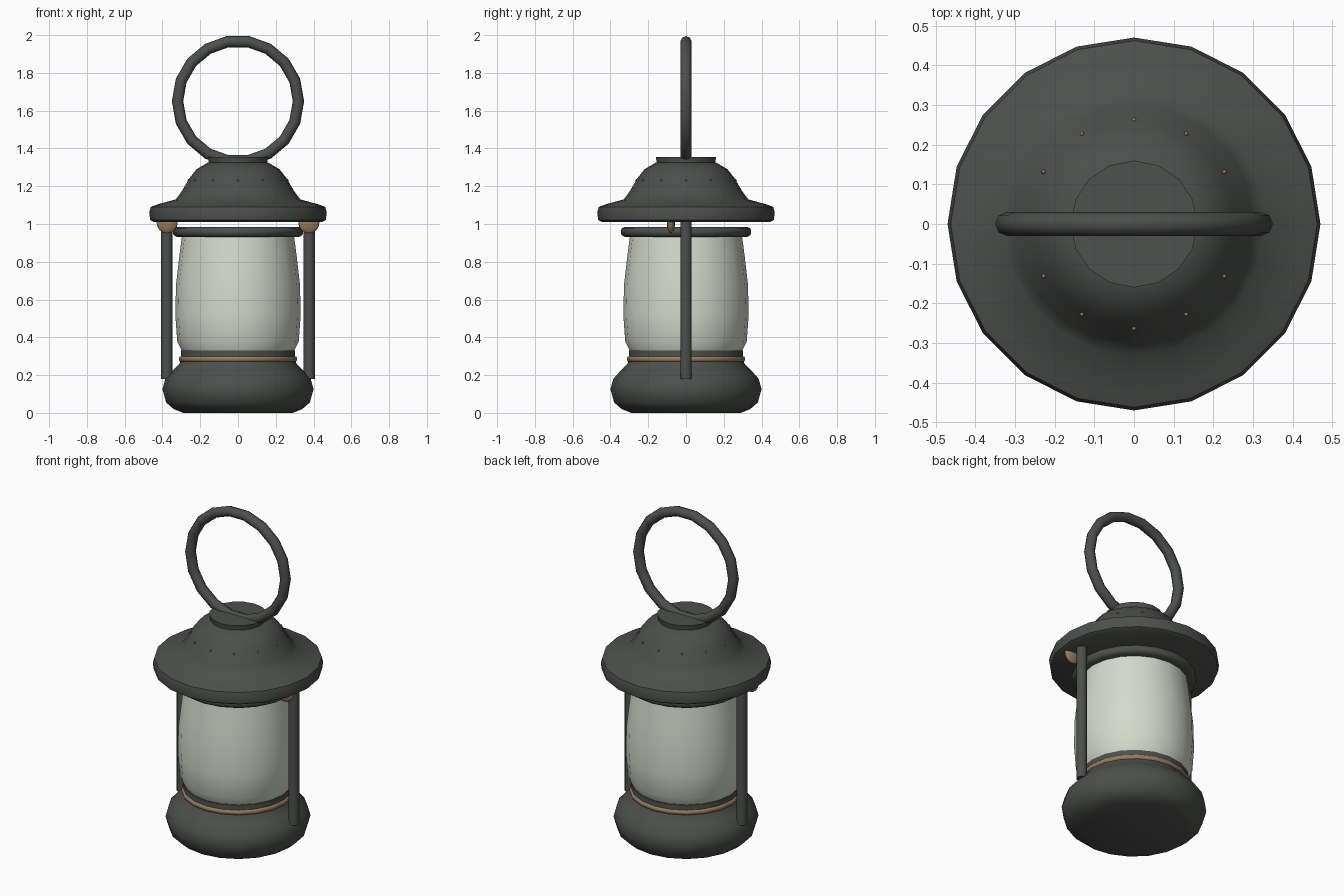
import bpy
import bmesh
from math import cos, sin, pi, radians

cube = bpy.data.objects.get("Cube")
if cube:
    bpy.data.objects.remove(cube, do_unlink=True)


def make_material(name, rgb):
    mat = bpy.data.materials.new(name)
    mat.use_nodes = True
    mat.diffuse_color = (*rgb, 1)
    mat.node_tree.nodes["Principled BSDF"].inputs["Base Color"].default_value = (*rgb, 1)
    return mat


iron = make_material("dark iron", (0.072, 0.080, 0.071))
brass = make_material("aged brass", (0.31, 0.20, 0.105))
glass = make_material("frosted glass", (0.66, 0.70, 0.60))


def finish(obj, name, mat, angle=45):
    obj.name = name
    obj.data.materials.append(mat)
    bpy.ops.object.select_all(action="DESELECT")
    obj.select_set(True)
    bpy.context.view_layer.objects.active = obj
    bpy.ops.object.shade_smooth_by_angle(angle=radians(angle))
    return obj


def lathe(name, profile, mat, sides=20, angle=45):
    """Turn (radius, z) points around the z axis and cap both ends."""
    bm = bmesh.new()
    rings = [[bm.verts.new((r * cos(2 * pi * i / sides), r * sin(2 * pi * i / sides), z))
              for i in range(sides)] for r, z in profile]
    for low, high in zip(rings, rings[1:]):
        for i in range(sides):
            j = (i + 1) % sides
            bm.faces.new((low[i], low[j], high[j], high[i]))
    bm.faces.new(rings[0][::-1])
    bm.faces.new(rings[-1])
    bmesh.ops.recalc_face_normals(bm, faces=bm.faces)
    mesh = bpy.data.meshes.new(name)
    bm.to_mesh(mesh)
    bm.free()
    obj = bpy.data.objects.new(name, mesh)
    bpy.context.collection.objects.link(obj)
    return finish(obj, name, mat, angle)


def torus(name, mat, major, minor, z, segments, rotation=(0, 0, 0)):
    bpy.ops.mesh.primitive_torus_add(major_radius=major, minor_radius=minor,
                                     major_segments=segments, minor_segments=8,
                                     location=(0, 0, z), rotation=rotation)
    return finish(bpy.context.object, name, mat, 60)


# Rounded fuel base with its collar
lathe("base", [(0.29, 0.0), (0.34, 0.02), (0.38, 0.055), (0.40, 0.125), (0.385, 0.18),
               (0.345, 0.225), (0.31, 0.26), (0.303, 0.28), (0.303, 0.33)], iron)
torus("base_trim", brass, 0.297, 0.017, 0.285, 20)

# Bulging glass chimney and the ring around its top
lathe("glass_chimney", [(0.295, 0.325), (0.322, 0.38), (0.332, 0.52), (0.328, 0.68),
                        (0.312, 0.82), (0.295, 0.95)], glass)
lathe("chimney_ring", [(0.325, 0.932), (0.342, 0.942), (0.345, 0.96), (0.342, 0.975),
                       (0.325, 0.985)], iron, angle=60)

# Flared hood with a vent neck
lathe("hood", [(0.445, 1.01), (0.465, 1.022), (0.47, 1.06), (0.462, 1.09), (0.43, 1.103),
               (0.33, 1.13), (0.30, 1.17), (0.255, 1.245), (0.22, 1.29), (0.16, 1.325)], iron)
lathe("hood_neck", [(0.152, 1.30), (0.155, 1.33), (0.16, 1.355)], iron, sides=16)

# Small rivets around the hood
for i in range(12):
    a = 2 * pi * i / 12
    bpy.ops.mesh.primitive_uv_sphere_add(segments=6, ring_count=4, radius=0.006,
                                         location=(0.263 * cos(a), 0.263 * sin(a), 1.232))
    finish(bpy.context.object, f"hood_rivet_{i + 1}", brass)

# Carrying ring
torus("carrying_ring", iron, 0.32, 0.03, 1.65, 18, (pi / 2, 0, 0))

# Side posts, each with a brass disc at its top
for side, sx in (("left", 1), ("right", -1)):
    bpy.ops.mesh.primitive_cylinder_add(vertices=12, radius=0.03, depth=0.85,
                                        location=(sx * 0.377, 0, 0.605))
    finish(bpy.context.object, f"{side}_post", iron)
    bpy.ops.mesh.primitive_uv_sphere_add(segments=12, ring_count=8, radius=1,
                                         location=(sx * 0.375, -0.08, 1.008))
    disc = bpy.context.object
    disc.scale = (0.056, 0.022, 0.058)
    finish(disc, f"{side}_post_disc", brass)
